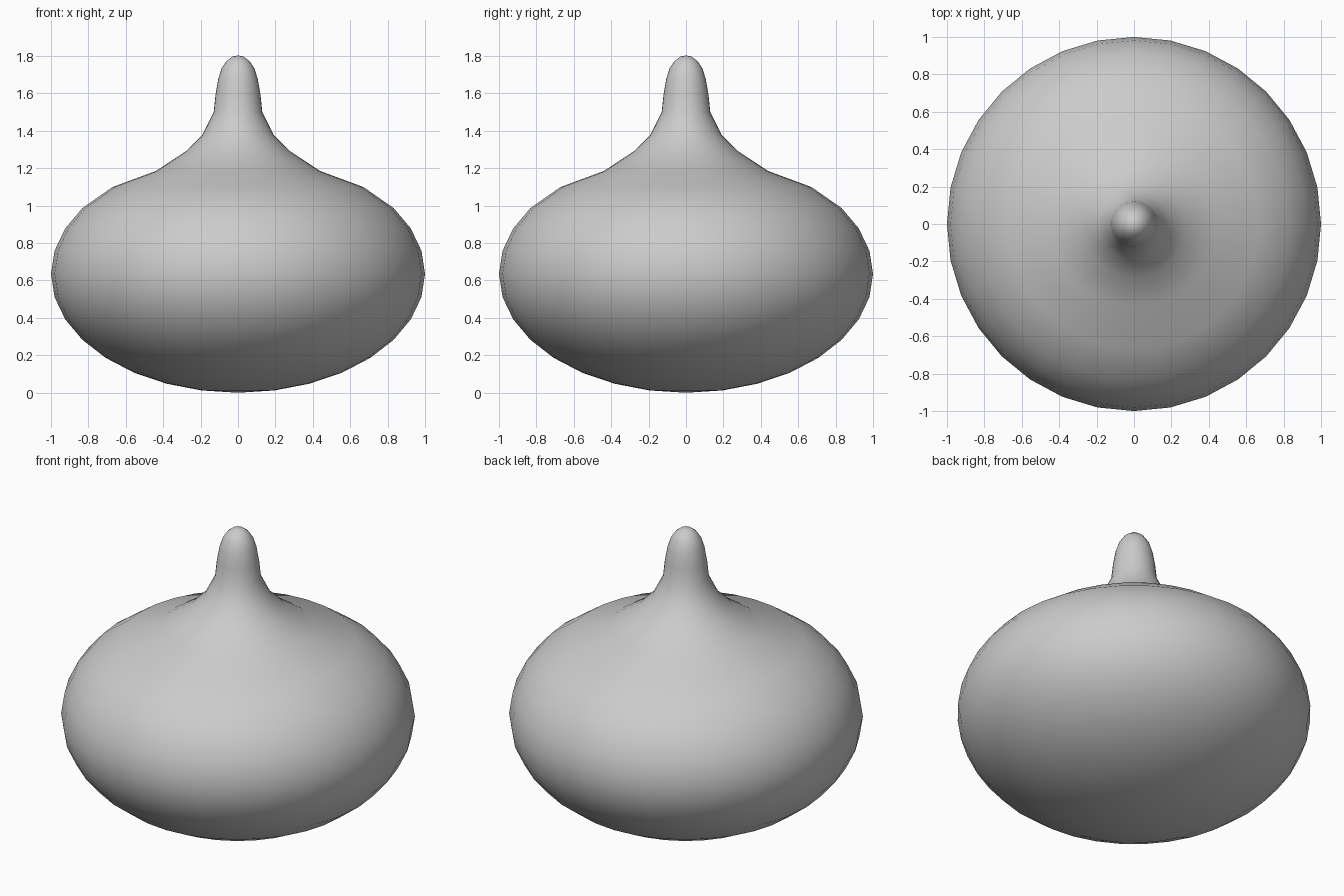
import bpy, bmesh, math

if "Cube" in bpy.data.objects:
    bpy.data.objects.remove(bpy.data.objects["Cube"])

SEGMENTS = 32
MID = 0.635

# Squashed-sphere body profile (radius, height), bottom pole upwards
profile = [(math.sin(k * math.pi / 16), MID * (1 - math.cos(k * math.pi / 16)))
           for k in range(12)]
# Shoulder sweeping up into the narrow neck and rounded tip
profile += [(0.67, 1.10), (0.44, 1.185), (0.28, 1.29), (0.19, 1.38), (0.13, 1.50),
            (0.12, 1.595), (0.105, 1.68), (0.087, 1.735), (0.06, 1.775),
            (0.03, 1.797), (0.0, 1.803)]

# Revolve the profile around z
bm = bmesh.new()
verts = [bm.verts.new((r, 0, z)) for r, z in profile]
edges = [bm.edges.new(pair) for pair in zip(verts, verts[1:])]
bmesh.ops.spin(bm, geom=verts + edges, cent=(0, 0, 0), axis=(0, 0, 1),
               angle=2 * math.pi, steps=SEGMENTS, use_duplicate=False)
bmesh.ops.remove_doubles(bm, verts=bm.verts, dist=0.0005)
bmesh.ops.recalc_face_normals(bm, faces=bm.faces)
for face in bm.faces:
    face.smooth = True

mesh = bpy.data.meshes.new("drop_body")
bm.to_mesh(mesh)
bm.free()
body = bpy.data.objects.new("drop_body", mesh)
bpy.context.collection.objects.link(body)
